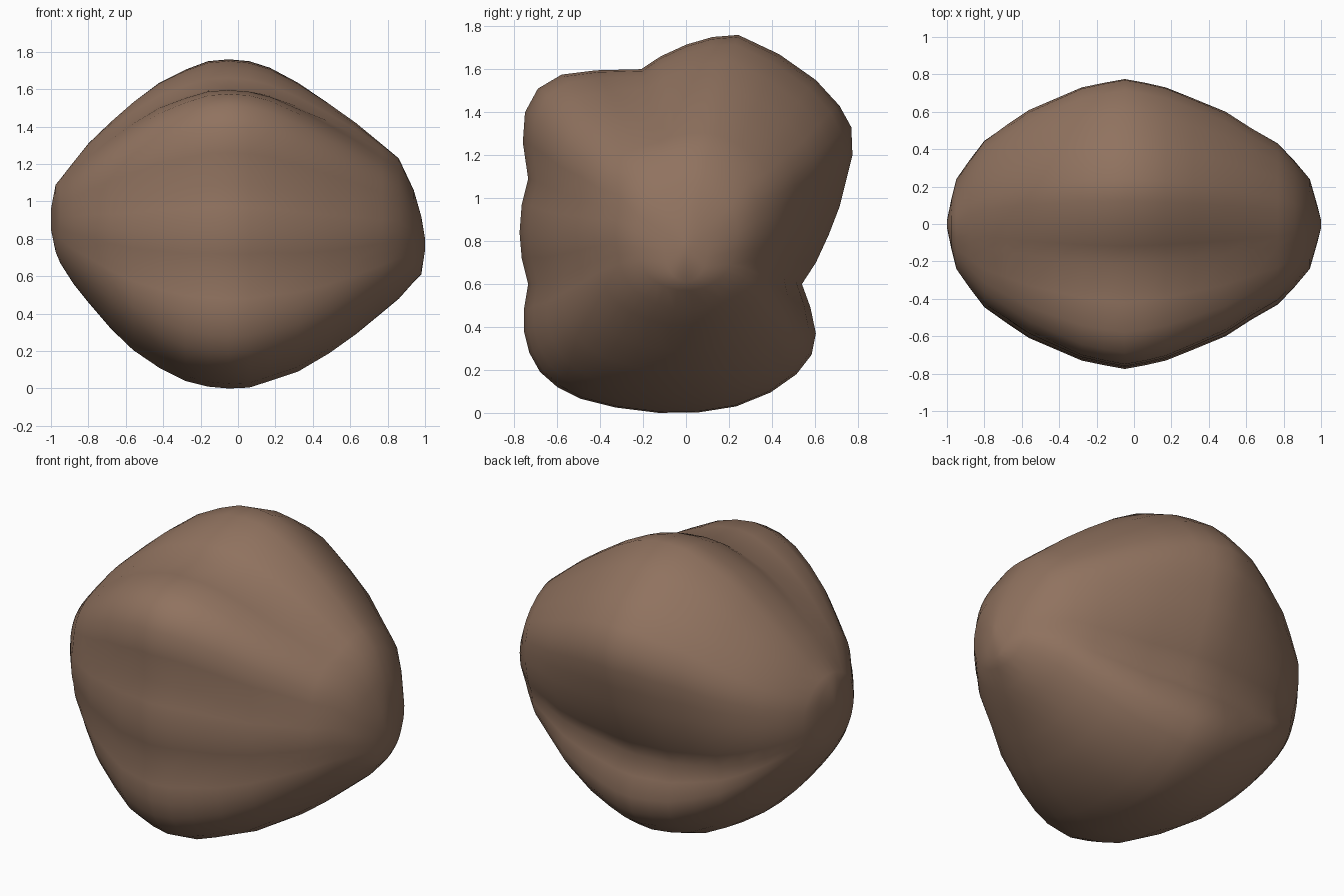
import bpy, bmesh, math

# side outline of the boulder (y, z): top, back, underside, front
SIDE = [(0.24, 1.76), (0.43, 1.67), (0.6, 1.55), (0.71, 1.43), (0.765, 1.33), (0.77, 1.2),
        (0.74, 1.08), (0.71, 0.96), (0.66, 0.83), (0.6, 0.7), (0.535, 0.6), (0.575, 0.49),
        (0.6, 0.37), (0.58, 0.27), (0.51, 0.18), (0.39, 0.095), (0.23, 0.03), (0.06, 0.003),
        (-0.13, 0.0), (-0.33, 0.025), (-0.49, 0.065), (-0.6, 0.12), (-0.68, 0.19),
        (-0.73, 0.28), (-0.755, 0.38), (-0.755, 0.48), (-0.735, 0.6), (-0.765, 0.72),
        (-0.775, 0.84), (-0.765, 0.97), (-0.735, 1.09), (-0.76, 1.26), (-0.75, 1.4),
        (-0.69, 1.51), (-0.58, 1.575), (-0.42, 1.595), (-0.21, 1.6), (-0.12, 1.66),
        (0.0, 1.715), (0.12, 1.75)]

# slices along x: (x, half depth, bottom, top)
SLICES = [(-1, .02, .85, .96), (-.975, .14, .73, 1.09), (-.95, .24, .67, 1.12),
          (-.88, .34, .56, 1.21), (-.8, .445, .46, 1.31), (-.68, .53, .32, 1.425),
          (-.56, .61, .205, 1.53), (-.42, .67, .11, 1.635), (-.28, .73, .04, 1.705),
          (-.16, .755, .01, 1.75), (-.05, .775, 0, 1.76), (.06, .755, .005, 1.75),
          (.17, .73, .04, 1.715), (.32, .67, .09, 1.635), (.49, .6, .19, 1.52),
          (.63, .51, .29, 1.42), (.77, .43, .405, 1.305), (.86, .335, .48, 1.23),
          (.94, .24, .57, 1.06), (.98, .1, .61, .92), (1, .02, .74, .8)]


def fit(values, lo, hi):
    a, b = min(values), max(values)
    return [lo + (v - a) / (b - a) * (hi - lo) for v in values]


def section(x, half, bottom, top):
    """Side outline, rounded off toward the ends, fitted into the slice."""
    k = x * x
    ys, zs = [], []
    for y, z in SIDE:
        u, v = y / 0.775, (z - 0.88) / 0.88
        r = math.hypot(u, v)
        ys.append(u * (1 - k) + u / r * k)
        zs.append(v * (1 - k) + v / r * k)
    return zip(fit(ys, -half, half), fit(zs, bottom, top))


# boulder skin lofted through the slices
bm = bmesh.new()
rings = [[bm.verts.new((s[0], y, z)) for y, z in section(*s)] for s in SLICES]
n = len(SIDE)
for a, b in zip(rings, rings[1:]):
    for i in range(n):
        j = (i + 1) % n
        bm.faces.new((a[i], a[j], b[j], b[i]))
bm.faces.new(rings[0])
bm.faces.new(rings[-1])
bmesh.ops.recalc_face_normals(bm, faces=bm.faces)
for f in bm.faces:
    f.smooth = True
mesh = bpy.data.meshes.new("boulder")
bm.to_mesh(mesh)
bm.free()

boulder = bpy.data.objects.new("boulder", mesh)
bpy.context.collection.objects.link(boulder)
mat = bpy.data.materials.new("brown_stone")
mat.diffuse_color = (0.28, 0.17, 0.115, 1)
mesh.materials.append(mat)
